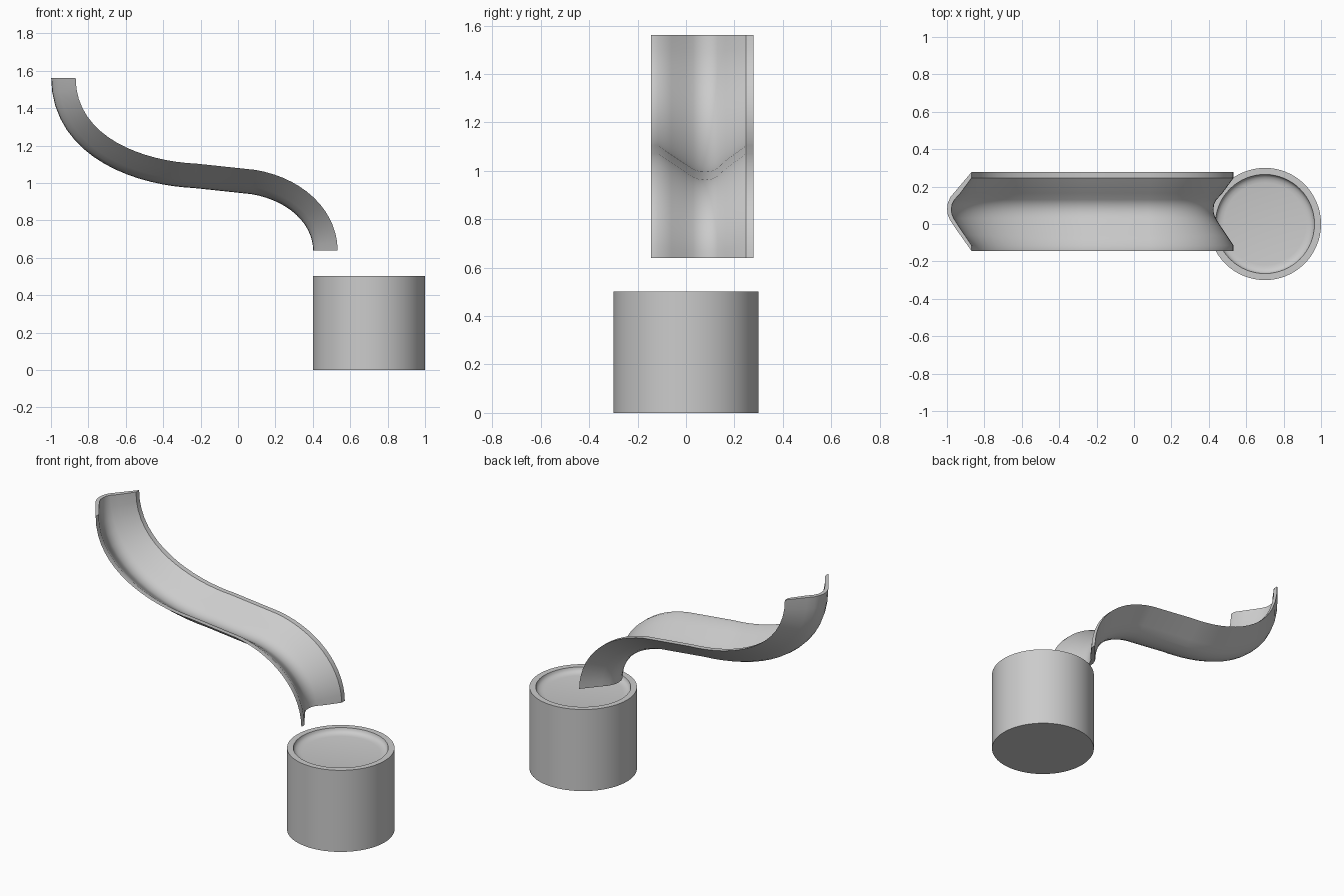
import bpy, bmesh, math
from mathutils import Vector
from mathutils.geometry import interpolate_bezier

if "Cube" in bpy.data.objects:
    bpy.data.objects.remove(bpy.data.objects["Cube"])


def finish(name, bm, angle=35):
    bmesh.ops.remove_doubles(bm, verts=bm.verts, dist=1e-5)
    bmesh.ops.recalc_face_normals(bm, faces=bm.faces)
    mesh = bpy.data.meshes.new(name)
    bm.to_mesh(mesh)
    bm.free()
    obj = bpy.data.objects.new(name, mesh)
    bpy.context.collection.objects.link(obj)
    bpy.ops.object.select_all(action='DESELECT')
    obj.select_set(True)
    bpy.context.view_layer.objects.active = obj
    bpy.ops.object.shade_smooth_by_angle(angle=math.radians(angle))
    return obj


# Chute: trough section (y, depth below rim) swept along the rim path
inner = [(-0.115, 0), (-0.06, 0.037), (-0.005, 0.074), (0.03, 0.096), (0.055, 0.106),
         (0.08, 0.108), (0.105, 0.105), (0.13, 0.092), (0.165, 0.06), (0.247, 0)]
outer = [(0.278, 0), (0.18, 0.083), (0.145, 0.113), (0.11, 0.128), (0.08, 0.131),
         (0.05, 0.128), (0.02, 0.115), (-0.015, 0.092), (-0.08, 0.046), (-0.145, 0)]
section = inner + outer

V = Vector
upper = interpolate_bezier(V((-0.868, 0, 1.562)), V((-0.868, 0, 1.24)),
                           V((-0.5, 0, 1.115)), V((-0.22, 0, 1.103)), 17)
lower = interpolate_bezier(V((0.09, 0, 1.07)), V((0.34, 0, 1.03)),
                           V((0.53, 0, 0.86)), V((0.533, 0, 0.64)), 15)
path = upper + lower

bm = bmesh.new()
rings = []
for i, p in enumerate(path):
    a, b = path[max(i - 1, 0)], path[min(i + 1, len(path) - 1)]
    t = (b - a).normalized()
    if i in (0, len(path) - 1):
        t = V((0, 0, -1))
    down = V((t.z, 0, -t.x))
    rings.append([bm.verts.new(p + down * d + V((0, y, 0))) for y, d in section])
n = len(section)
for r, s in zip(rings, rings[1:]):
    for j in range(n):
        k = (j + 1) % n
        bm.faces.new((r[j], r[k], s[k], s[j]))
# End caps as strips between the inner and outer skins
for r in (rings[0], rings[-1]):
    for j in range(len(inner) - 1):
        bm.faces.new((r[j], r[j + 1], r[n - 2 - j], r[n - 1 - j]))
finish("chute", bm)

# Round base with a shallow dished top
profile = [(0, 0), (0.3, 0), (0.3, 0.502), (0.265, 0.502), (0.262, 0.489),
           (0.252, 0.479), (0.238, 0.473), (0.22, 0.47), (0, 0.47)]
bm = bmesh.new()
pts = [bm.verts.new((r, 0, z)) for r, z in profile]
edges = [bm.edges.new(e) for e in zip(pts, pts[1:])]
bmesh.ops.spin(bm, geom=pts + edges, cent=(0, 0, 0), axis=(0, 0, 1),
               angle=math.tau, steps=64, use_merge=False)
base = finish("dished_base", bm)
base.location.x = 0.7
